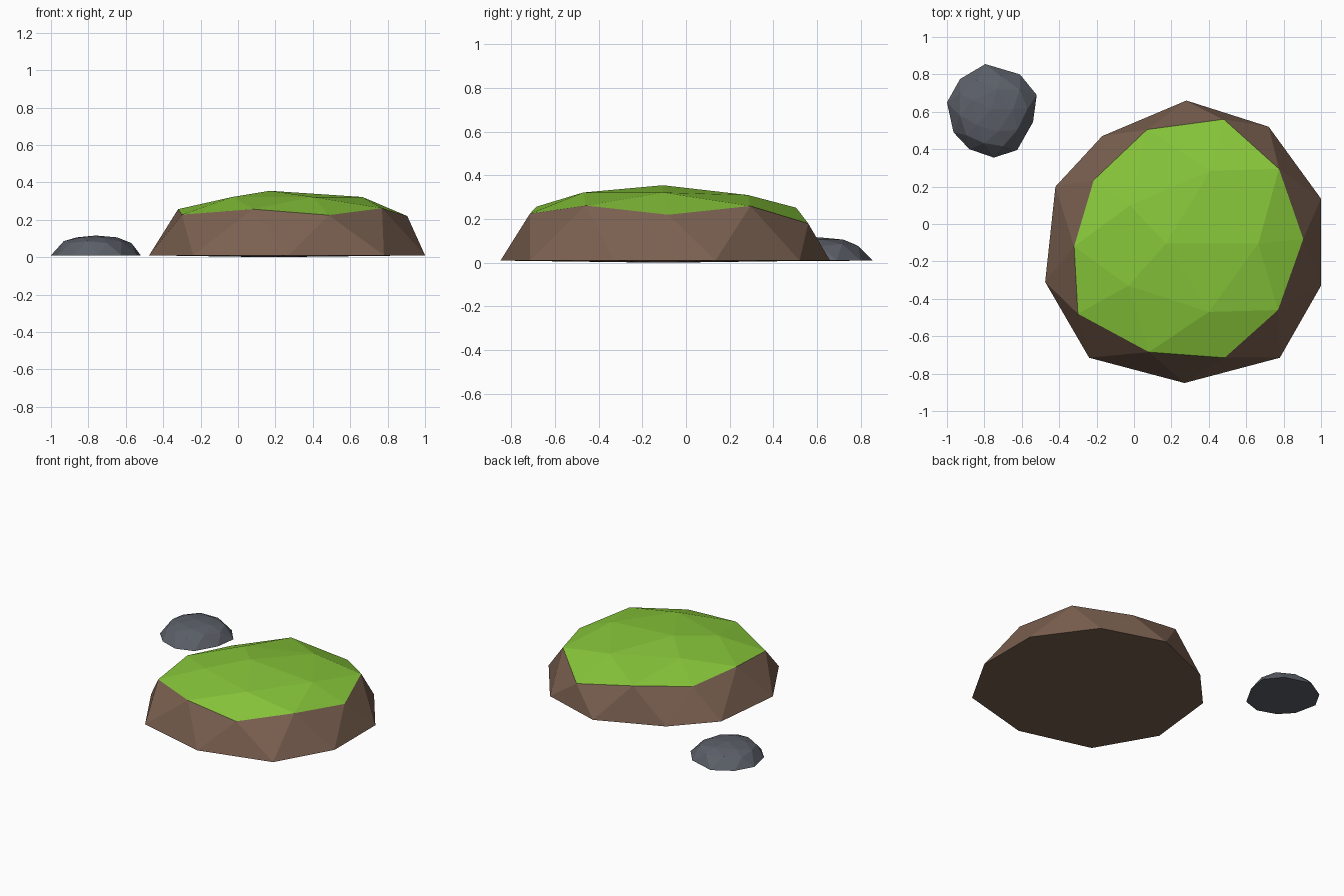
import bpy, bmesh
from mathutils import Vector

if "Cube" in bpy.data.objects:
    bpy.data.objects.remove(bpy.data.objects["Cube"])


def material(name, rgb):
    m = bpy.data.materials.new(name)
    m.diffuse_color = (*rgb, 1)
    m.use_nodes = True
    m.node_tree.nodes["Principled BSDF"].inputs["Base Color"].default_value = m.diffuse_color
    return m


soil = material("brown soil", (0.195, 0.117, 0.080))
grass = material("grass green", (0.242, 0.565, 0.042))
stone = material("slate grey", (0.105, 0.115, 0.138))


def dome(name, side_mat, top_mat, rim, ring, inner, apex, rim_z, base_z):
    """Faceted half-ball: 10-point rim, 10-point ring, 5-point inner ring, apex.
    All rings run clockwise from above."""
    bm = bmesh.new()
    lo = [bm.verts.new((x, y, rim_z)) for x, y in rim]
    mid = [bm.verts.new(p) for p in ring]
    up = [bm.verts.new(p) for p in inner]
    tip = bm.verts.new(apex)
    base = bm.verts.new((apex[0], apex[1], base_z))

    def face(a, b, c, mat):
        bm.faces.new((a, b, c)).material_index = mat

    for k in range(10):
        n = (k + 1) % 10
        face(lo[k], mid[k], mid[n], 0)      # sloping side
        face(lo[k], mid[n], lo[n], 0)
        face(lo[n], base, lo[k], 0)         # underside
    for i in range(5):
        n = (i + 1) % 5
        corner, half, nxt = mid[2 * i], mid[2 * i + 1], mid[(2 * i + 2) % 10]
        face(corner, up[i], half, 1)        # top cap
        face(half, up[i], up[n], 1)
        face(half, up[n], nxt, 1)
        face(up[i], tip, up[n], 1)
    bmesh.ops.recalc_face_normals(bm, faces=bm.faces)
    me = bpy.data.meshes.new(name)
    bm.to_mesh(me)
    bm.free()
    me.materials.append(side_mat)
    me.materials.append(top_mat)
    ob = bpy.data.objects.new(name, me)
    bpy.context.collection.objects.link(ob)
    return ob


# Grassy mound: brown sides, green cap
dome("grassy_mound", soil, grass,
     rim=[(0.72, 0.52), (1.0, 0.135), (1.0, -0.33), (0.78, -0.715), (0.27, -0.85),
          (-0.24, -0.715), (-0.475, -0.31), (-0.42, 0.20), (-0.17, 0.47), (0.28, 0.66)],
     ring=[(0.48, 0.56, 0.18), (0.775, 0.295, 0.26), (0.905, -0.08, 0.22),
           (0.77, -0.46, 0.262), (0.485, -0.715, 0.225), (0.08, -0.685, 0.257),
           (-0.30, -0.48, 0.227), (-0.32, -0.12, 0.257), (-0.215, 0.235, 0.22),
           (0.07, 0.505, 0.252)],
     inner=[(0.41, 0.285, 0.31), (0.665, -0.105, 0.322), (0.40, -0.47, 0.322),
            (-0.03, -0.33, 0.322), (-0.02, 0.10, 0.322)],
     apex=(0.17, -0.105, 0.355), rim_z=0.01, base_z=0.0)

# Small stone: rings derived by shrinking its rim toward the top
rim = [(-0.61, 0.80), (-0.52, 0.69), (-0.54, 0.545), (-0.625, 0.395), (-0.75, 0.355),
       (-0.88, 0.40), (-0.965, 0.49), (-1.0, 0.65), (-0.93, 0.775), (-0.795, 0.855)]
c = Vector((-0.76, 0.615))
ring = []
for k in range(10):
    edge_mid = (Vector(rim[k - 1]) + Vector(rim[k])) / 2
    p = c + (edge_mid - c) * (0.83 if k % 2 == 0 else 0.77)
    ring.append((p.x, p.y, 0.075 if k % 2 == 0 else 0.086))
inner = []
for x, y, z in ring[::2]:
    p = c + (Vector((x, y)) - c) * 0.6
    inner.append((p.x, p.y, 0.106))
dome("stone", stone, stone, rim, ring, inner, (c.x, c.y, 0.116), 0.01, 0.008)
